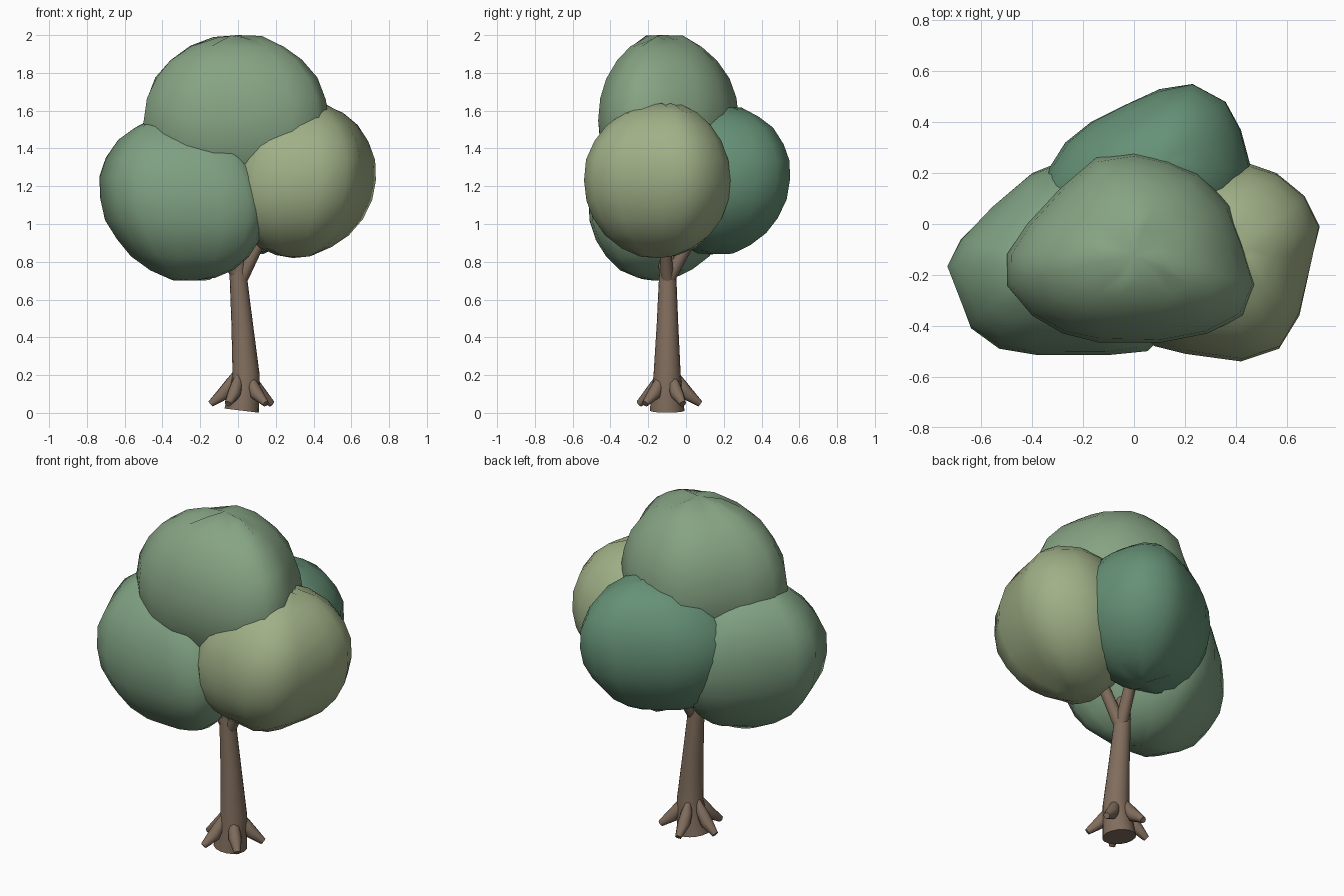
import bpy, bmesh, math, random
from mathutils import Vector

if "Cube" in bpy.data.objects:
    bpy.data.objects.remove(bpy.data.objects["Cube"])

random.seed(4)


def material(name, rgb):
    m = bpy.data.materials.new(name)
    m.diffuse_color = (*rgb, 1)
    m.use_nodes = True
    m.node_tree.nodes["Principled BSDF"].inputs["Base Color"].default_value = m.diffuse_color
    return m


def finish(name, bm, mat, angle):
    bmesh.ops.recalc_face_normals(bm, faces=bm.faces)
    me = bpy.data.meshes.new(name)
    bm.to_mesh(me)
    bm.free()
    ob = bpy.data.objects.new(name, me)
    bpy.context.collection.objects.link(ob)
    me.materials.append(mat)
    bpy.ops.object.select_all(action='DESELECT')
    ob.select_set(True)
    bpy.context.view_layer.objects.active = ob
    bpy.ops.object.shade_smooth_by_angle(angle=math.radians(angle))
    return ob


def skin(bm, rings):
    n = len(rings[0])
    for a, b in zip(rings, rings[1:]):
        for i in range(n):
            j = (i + 1) % n
            bm.faces.new((a[i], a[j], b[j], b[i]))


def foliage(name, outline, bottom, top, mat, rows=12):
    """Lumpy ball: a plan outline swept along a round profile between two poles."""
    bm = bmesh.new()
    bottom, top = Vector(bottom), Vector(top)
    mid = bottom.lerp(top, 0.5)
    rings = []
    for k in range(1, rows):
        phi = math.pi * k / rows
        c = bottom.lerp(top, (1 - math.cos(phi)) / 2)
        pucker = 0.014 if k in (1, rows - 1) else 0.005
        ring = []
        for i, (x, y) in enumerate(outline):
            s = math.sin(phi)
            if k != rows // 2:
                s *= random.uniform(0.99, 1.015)
            dz = random.uniform(-pucker, pucker)
            ring.append(bm.verts.new((c.x + (x - mid.x) * s, c.y + (y - mid.y) * s, c.z + dz)))
        rings.append(ring)
    skin(bm, rings)
    # creased poles
    for ring, pole in ((rings[0], bottom), (rings[-1], top)):
        p = bm.verts.new(pole)
        for i in range(len(ring)):
            bm.faces.new((ring[i], ring[(i + 1) % len(ring)], p))
    return finish(name, bm, mat, 80)


def limb(bm, path, sides=10):
    """Tapered tube through (x, y, z, radius) points."""
    pts = [Vector(p[:3]) for p in path]
    rings = []
    for i, p in enumerate(pts):
        d = pts[min(i + 1, len(pts) - 1)] - pts[max(i - 1, 0)]
        q = Vector((0, 0, 1)).rotation_difference(d)
        rings.append([bm.verts.new(p + q @ Vector((path[i][3] * math.cos(a), path[i][3] * math.sin(a), 0)))
                      for a in (2 * math.pi * k / sides for k in range(sides))])
    skin(bm, rings)
    bm.faces.new(rings[0])
    bm.faces.new(rings[-1])


bark = material("bark", (0.22, 0.155, 0.11))
sage = material("sage_leaf", (0.24, 0.37, 0.23))
moss = material("moss_leaf", (0.21, 0.35, 0.22))
olive = material("olive_leaf", (0.35, 0.43, 0.24))
pine = material("pine_leaf", (0.13, 0.28, 0.18))

# Canopy
foliage("top_foliage",
        [(-.5, -.12), (-.5, -.24), (-.4, -.36), (-.28, -.43), (-.14, -.465), (.11, -.465),
         (.29, -.43), (.43, -.36), (.48, -.24), (.43, -.08), (.38, .07), (.25, .2),
         (.14, .25), (0, .28), (-.15, .26), (-.29, .14), (-.42, 0)],
        (0, -.12, 1.09), (0, -.12, 2.0), sage)
foliage("left_foliage",
        [(-.73, -.17), (-.64, -.41), (-.53, -.49), (-.38, -.515), (-.1, -.515), (.05, -.5),
         (.13, -.42), (.145, -.3), (.1, -.12), (.03, .05), (-.05, .17), (-.2, .25),
         (-.3, .24), (-.4, .2), (-.55, .07), (-.68, -.06)],
        (-.23, -.17, .70), (-.33, -.14, 1.57), moss)
foliage("right_foliage",
        [(.73, -.01), (.67, .11), (.56, .2), (.46, .235), (.3, .23), (.15, .17),
         (.02, .03), (-.03, -.15), (-.03, -.3), (.02, -.42), (.08, -.48), (.2, -.51),
         (.42, -.54), (.57, -.49), (.65, -.36), (.7, -.13)],
        (.29, -.14, .82), (.36, -.13, 1.645), olive)
foliage("back_foliage",
        [(.46, .22), (.42, .37), (.36, .48), (.23, .55), (.1, .53), (-.03, .47),
         (-.17, .4), (-.27, .32), (-.365, .17), (-.37, .05), (-.3, -.08), (-.15, -.15),
         (.05, -.17), (.25, -.13), (.4, 0), (.45, .1)],
        (.06, .15, .84), (.08, .2, 1.62), pine)

# Trunk
bm = bmesh.new()
limb(bm, [(.02, -.10, .012, .092), (.043, -.10, .2, .072), (.022, -.098, .47, .057),
          (0, -.097, .74, .045), (-.01, -.10, .95, .035)], 16)
finish("trunk", bm, bark, 50)

# Branches reaching into the crown
bm = bmesh.new()
for end in ((.15, -.12, .98), (.05, .06, .98), (-.12, -.15, .95)):
    limb(bm, [(.012, -.097, .7, .036), (*end, .03)], 10)
finish("branches", bm, bark, 50)

# Roots fanning around the base
bm = bmesh.new()
for k in range(5):
    a = math.radians(27 + 72 * k)
    path = [(.04, .215, .012), (.07, .15, .032), (.105, .1, .036), (.172, .048, .018)]
    limb(bm, [(.025 + r * math.cos(a), -.095 + r * math.sin(a), z, w) for r, z, w in path], 8)
finish("roots", bm, bark, 50)
